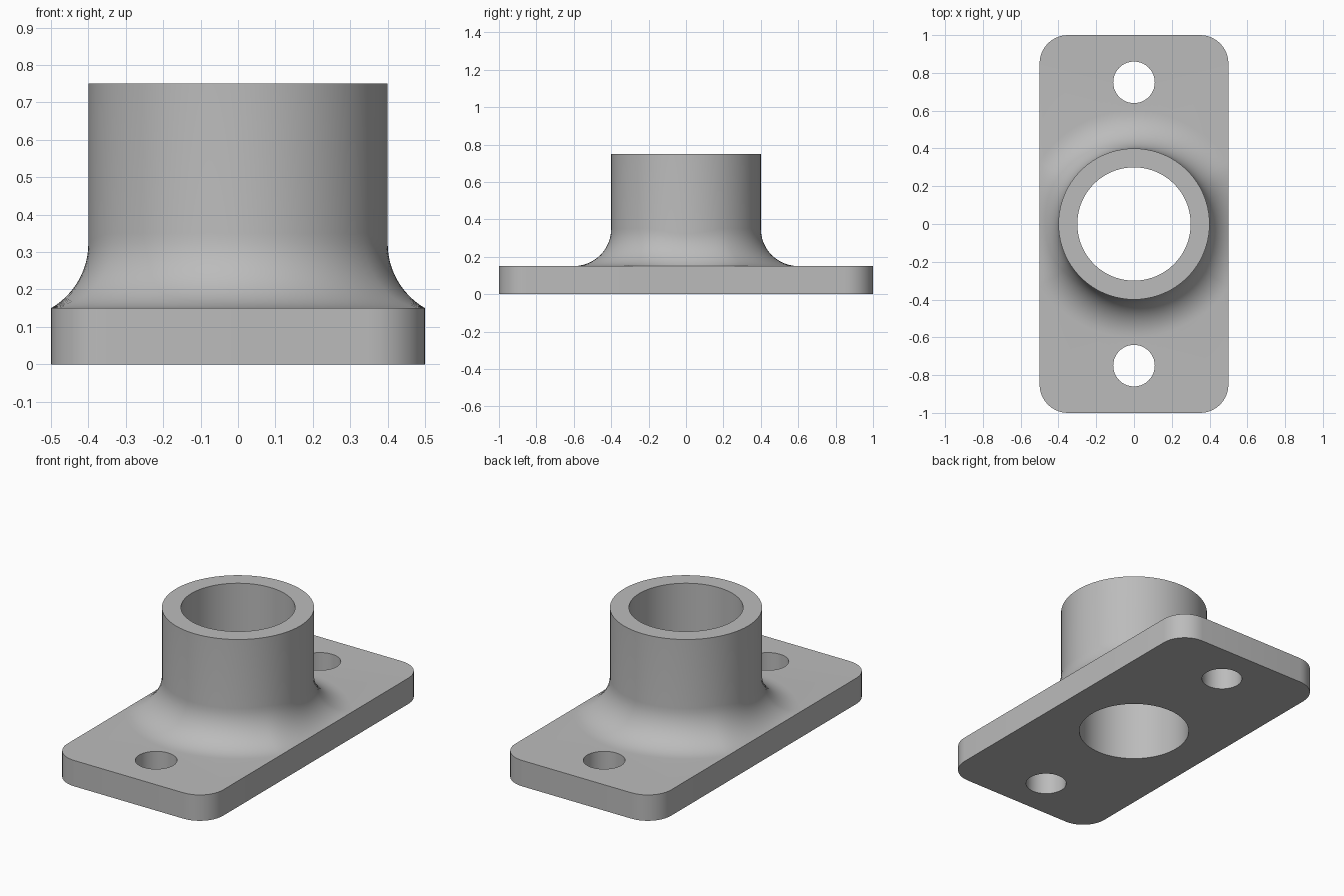
import bpy, bmesh
from math import sin, cos, pi, acos, radians
from mathutils import Vector

cube = bpy.data.objects.get("Cube")
if cube:
    bpy.data.objects.remove(cube, do_unlink=True)

HALF_X, HALF_Y, PLATE_Z, CORNER = 0.5, 1.0, 0.15, 0.15
TUBE_R, BORE_R, TOP_Z, FILLET = 0.4, 0.3, 0.75, 0.2
HOLE_R, HOLE_Y = 0.11, 0.75
ARC_STEPS = 12

grey = bpy.data.materials.new("plain grey")
grey.use_nodes = True
colour = (0.5, 0.5, 0.5, 1)
grey.diffuse_color = colour
grey.node_tree.nodes["Principled BSDF"].inputs["Base Color"].default_value = colour

bm = bmesh.new()


def loop(points):
    return [bm.verts.new(p) for p in points]


def bridge(a, b):
    for i in range(len(a)):
        j = (i + 1) % len(a)
        bm.faces.new((a[i], a[j], b[j], b[i]))


def fill(*loops):
    edges = []
    for ring in loops:
        for i, v in enumerate(ring):
            pair = (v, ring[(i + 1) % len(ring)])
            edges.append(bm.edges.get(pair) or bm.edges.new(pair))
    bmesh.ops.triangle_fill(bm, use_beauty=True, use_dissolve=False, edges=edges)


def circle(radius, y, z, count):
    return loop((radius * cos(2 * pi * i / count), y + radius * sin(2 * pi * i / count), z)
                for i in range(count))


def lowered(ring):
    return loop((v.co.x, v.co.y, 0) for v in ring)


# Angles round the tube, split where the fillet meets the plate's long sides
key = acos(HALF_X / (TUBE_R + FILLET))
SIDE, END = 16, 24
angles = []
for start, stop, n in ((-key, key, SIDE), (key, pi - key, END),
                       (pi - key, pi + key, SIDE), (pi + key, 2 * pi - key, END)):
    angles += [start + (stop - start) * i / n for i in range(n)]

# Rolling-ball fillet: an arc from the tube wall to the plate top or plate edge
columns = []
for a in angles:
    out = Vector((cos(a), sin(a), 0))
    centre = out * (TUBE_R + FILLET)
    foot = Vector((max(-HALF_X, min(HALF_X, centre.x)), centre.y, PLATE_Z))
    overhang = abs(centre.x - foot.x)
    centre.z = PLATE_Z + (FILLET ** 2 - overhang ** 2) ** 0.5
    down = foot - centre
    columns.append([foot if i == 0 else centre + FILLET * down.slerp(-out, i / ARC_STEPS).normalized()
                    for i in range(ARC_STEPS + 1)])
rings = [loop(col[i] for col in columns) for i in range(ARC_STEPS + 1)]

# Tube wall, rim and bore
rings.append(loop((TUBE_R * cos(a), TUBE_R * sin(a), TOP_Z) for a in angles))
rings.append(loop((BORE_R * cos(a), BORE_R * sin(a), TOP_Z) for a in angles))
rings.append(lowered(rings[-1]))
for lower, upper in zip(rings, rings[1:]):
    bridge(lower, upper)
foot_ring, bore_base = rings[0], rings[-1]


# Rounded plate ends, each with a bolt hole through it
def rounded_end(side):
    points = []
    for sx, start in ((side, 0), (-side, pi / 2)):
        for i in range(11):
            a = start + pi / 2 * i / 10 + (0 if side > 0 else pi)
            points.append((sx * (HALF_X - CORNER) + CORNER * cos(a),
                           side * (HALF_Y - CORNER) + CORNER * sin(a), PLATE_Z))
    return loop(points)


closed = foot_ring + foot_ring[:1]
mid = SIDE + END
outline, hole_bases = [], []
for side, first in ((1, 0), (-1, mid)):
    end = rounded_end(side)
    edge_run = closed[first:first + SIDE + 1]
    end_run = closed[first + SIDE:first + mid + 1]
    hole = circle(HOLE_R, side * HOLE_Y, PLATE_Z, 40)
    base = lowered(hole)
    bridge(hole, base)
    fill(end_run[::-1] + end, hole)
    outline += edge_run + end
    hole_bases.append(base)

# Plate sides and underside
outline_base = lowered(outline)
bridge(outline, outline_base)
fill(outline_base, bore_base, *hole_bases)

bmesh.ops.recalc_face_normals(bm, faces=bm.faces)
mesh = bpy.data.meshes.new("flanged_collar")
bm.to_mesh(mesh)
bm.free()
mesh.materials.append(grey)
part = bpy.data.objects.new("flanged_collar", mesh)
bpy.context.collection.objects.link(part)
bpy.ops.object.select_all(action="DESELECT")
part.select_set(True)
bpy.context.view_layer.objects.active = part
bpy.ops.object.shade_smooth_by_angle(angle=radians(25))
